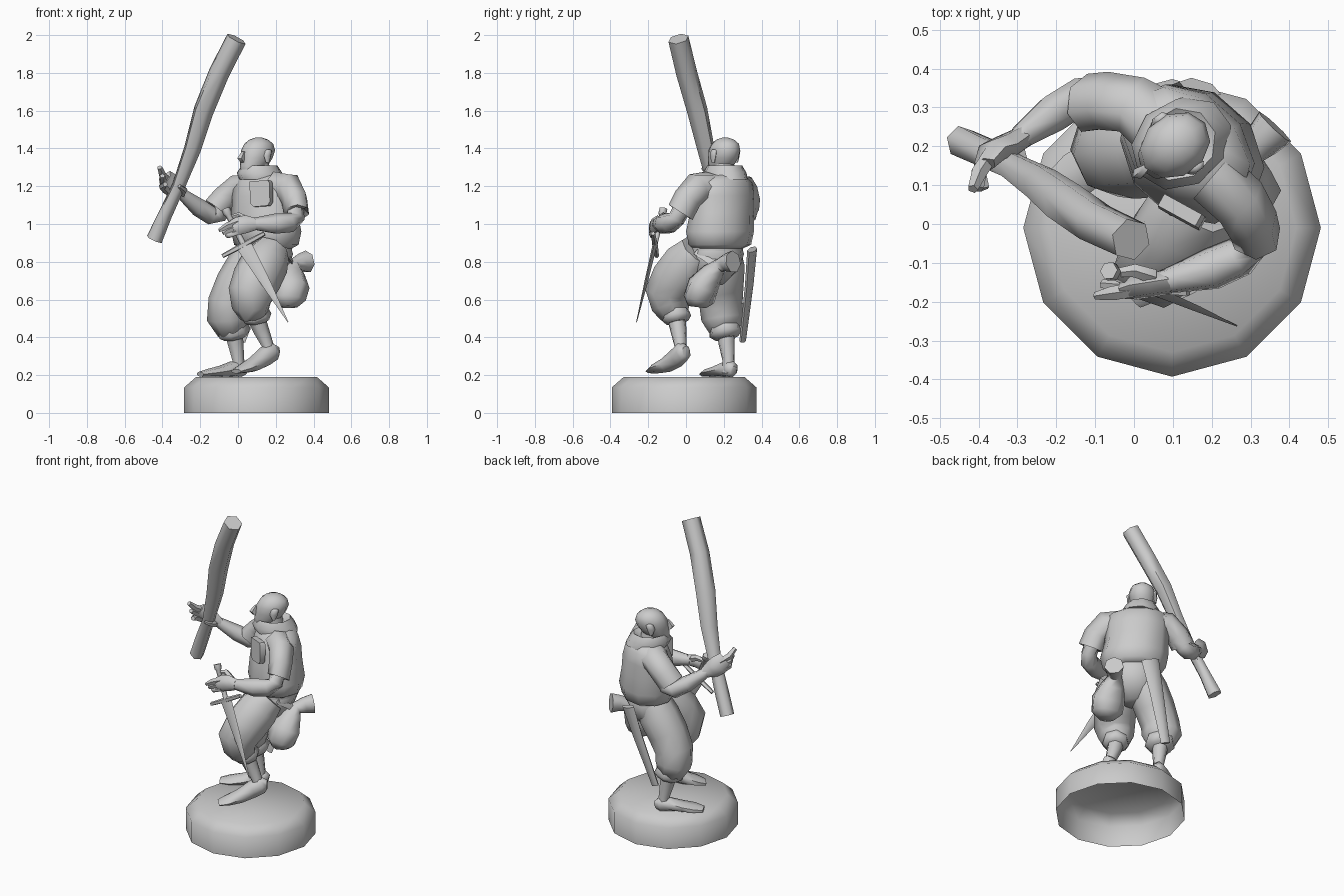
import bpy, bmesh, math
from mathutils import Vector as V


def finish(name, bm, angle=60):
    bmesh.ops.recalc_face_normals(bm, faces=bm.faces)
    me = bpy.data.meshes.new(name)
    bm.to_mesh(me)
    bm.free()
    ob = bpy.data.objects.new(name, me)
    bpy.context.collection.objects.link(ob)
    bpy.ops.object.select_all(action='DESELECT')
    ob.select_set(True)
    bpy.context.view_layer.objects.active = ob
    bpy.ops.object.shade_smooth_by_angle(angle=math.radians(angle))
    return ob


def loft(name, rings, n=8, ref=(1, 0, 0), flat=False, caps=(True, True), angle=62):
    """Skin rings (x, y, z, radius along ref, other radius); flat keeps rings level."""
    bm = bmesh.new()
    pts = [V(r[:3]) for r in rings]
    loops = []
    for i, r in enumerate(rings):
        t = (pts[min(i + 1, len(pts) - 1)] - pts[max(i - 1, 0)]).normalized()
        if flat:
            t = V((0, 0, 1))
        u = V(ref) - t * V(ref).dot(t)
        u.normalize()
        w = t.cross(u)
        ra, rb = r[3], r[4] if len(r) > 4 else r[3]
        loops.append([bm.verts.new(pts[i] + u * ra * math.cos(a) + w * rb * math.sin(a))
                      for a in [2 * math.pi * k / n for k in range(n)]])
    for a, b in zip(loops, loops[1:]):
        for k in range(n):
            bm.faces.new((a[k], a[(k + 1) % n], b[(k + 1) % n], b[k]))
    if caps[0]:
        bm.faces.new(loops[0])
    if caps[1]:
        bm.faces.new(loops[-1])
    return finish(name, bm, angle)


# Display base, hollow underneath
loft("base", [(.098, -.01, 0, .383), (.098, -.01, .135, .383), (.098, -.01, .19, .32)],
     12, flat=True, caps=(False, True), angle=50)

SIDE = (.75, -.66, 0)   # torso, towards the left shoulder
FACE = (-.8, -.6, 0)    # head, looking direction

# Baggy shirt
loft("shirt", [(.15, .17, .87, .145, .12), (.15, .18, .89, .185, .15), (.15, .18, .96, .2, .165),
               (.14, .19, 1.06, .19, .152), (.14, .195, 1.15, .19, .142), (.14, .2, 1.22, .185, .12),
               (.13, .21, 1.26, .11, .09)], 10, SIDE, True)
loft("belt", [(.145, .165, .83, .15, .128), (.145, .165, .885, .15, .128)], 10, SIDE, True)

# Collar roll, neck
loft("collar", [(.13, .21, 1.235, .13, .11), (.115, .205, 1.27, .128, .112), (.115, .205, 1.31, .1, .09),
                (.11, .2, 1.285, .06, .06)], 9, FACE, True)
loft("neck", [(.12, .21, 1.22, .06), (.11, .2, 1.32, .055)], 8, FACE, True)

# Head: chin to bald crown, nose and ears
loft("head", [(.06, .165, 1.255, .035, .03), (.065, .17, 1.275, .055, .045),
              (.085, .185, 1.31, .08, .062), (.098, .197, 1.35, .092, .074), (.106, .203, 1.39, .096, .08),
              (.11, .208, 1.425, .08, .07), (.11, .208, 1.447, .05, .046), (.11, .208, 1.457, .018, .018)],
     10, FACE, True)
loft("nose", [(.03, .145, 1.385, .012, .01), (.014, .133, 1.348, .022, .016), (.027, .142, 1.325, .015, .013)],
     5, FACE, True)
for s, tag in ((1, "left"), (-1, "right")):
    cx, cy = .11 + .6 * .077 * s, .205 - .8 * .077 * s
    loft(tag + "_ear", [(cx, cy, 1.325, .01, .008), (cx, cy, 1.36, .024, .014),
                        (cx + .006, cy + .005, 1.388, .022, .014), (cx + .006, cy + .005, 1.395, .01, .008)],
         6, FACE, True)

# Chest pocket: thin plate with rounded lower corners
bm = bmesh.new()
along, up = V((.87, -.48, .02)).normalized(), V((-.02, .06, 1)).normalized()
out = along.cross(up)
if out.y > 0:
    out = -out
outline = [(-.06, .065), (.05, .07), (.06, .055), (.06, -.045), (.045, -.065), (-.04, -.07), (-.06, -.05)]
f = bm.faces.new([bm.verts.new(V((.132, .045, 1.16)) + along * a + up * b) for a, b in outline])
ext = bmesh.ops.extrude_face_region(bm, geom=[f])
bmesh.ops.translate(bm, verts=[v for v in ext["geom"] if isinstance(v, bmesh.types.BMVert)], vec=out * .035)
finish("chest_pocket", bm, 40)

# Sleeves and arms
loft("right_sleeve", [(.08, .25, 1.19, .07, .1), (0, .305, 1.19, .072, .08), (-.07, .315, 1.13, .072, .08),
                      (-.115, .31, 1.08, .072, .08), (-.1, .31, 1.09, .045)], 7, (.6, .2, 1))
loft("right_arm", [(-.04, .31, 1.14, .05), (-.1, .335, 1.05, .045), (-.14, .33, 1.045, .05),
                   (-.21, .285, 1.09, .05), (-.285, .23, 1.15, .034), (-.3, .215, 1.165, .03)], 7, (0, .3, 1))
loft("left_sleeve", [(.2, .12, 1.19, .08, .09), (.27, .06, 1.19, .075, .085), (.3, .01, 1.13, .07, .08),
                     (.31, -.025, 1.06, .068, .08), (.3, -.025, 1.075, .045)], 7, (1, .3, 0))
loft("left_arm", [(.3, .0, 1.12, .05), (.305, -.05, 1.03, .048), (.27, -.085, 1.005, .054),
                  (.2, -.115, 1.0, .056), (.11, -.14, 1.0, .038), (.07, -.15, 1.0, .03)], 7, (0, 0, 1))

# Hands
loft("right_palm", [(-.285, .225, 1.155, .03), (-.33, .2, 1.185, .055, .034), (-.365, .185, 1.215, .06, .034),
                    (-.385, .15, 1.24, .05, .022)], 6, (.3, 0, 1))
for i in range(3):
    d = i * .03
    loft(f"right_finger_{i+1}", [(-.365, .185, 1.23 - d, .021), (-.4, .13, 1.26 - d, .021),
                                 (-.415 + d * .5, .09, 1.3 - d * 1.5, .014)], 5, (0, 0, 1))
loft("right_thumb", [(-.3, .19, 1.16, .02), (-.285, .14, 1.18, .018), (-.31, .105, 1.2, .01)], 5, (0, 0, 1))
loft("left_palm", [(.09, -.148, 1.0, .034), (.045, -.158, 1.0, .048, .03), (0, -.165, .99, .048, .03),
                   (-.03, -.172, .983, .038, .022)], 6, (0, .2, 1))
for i in range(3):
    d = i * .025
    loft(f"left_finger_{i+1}", [(-.0, -.17, 1.01 - d, .019), (-.055, -.178, .99 - d, .019),
                                (-.1 + d * .8, -.185, .965 - d * .6, .01)], 5, (0, 0, 1))
loft("left_thumb", [(.05, -.135, 1.02, .02), (0, -.12, 1.045, .018), (-.04, -.125, 1.035, .012)], 5, (0, 0, 1))

# Raised heavy club
loft("club", [(-.443, .21, .918, .042, .046), (-.385, .185, 1.05, .042, .036), (-.315, .15, 1.2, .037, .035),
              (-.24, .105, 1.4, .05, .045), (-.182, .06, 1.6, .058, .054), (-.1, .003, 1.8, .058, .056),
              (-.008, -.04, 1.98, .056, .056)], 6, (.75, .66, 0))

# Dagger: grip, pommel, guard, tapering blade
loft("dagger_grip", [(-.065, -.12, 1.08, .024), (-.055, -.125, 1.055, .024), (-.05, -.128, 1.045, .016),
                     (.03, -.165, .89, .016)], 6)
loft("dagger_guard", [(-.082, -.155, .83, .012), (.03, -.165, .89, .016), (.14, -.175, .95, .012)], 5, (0, 1, 0))
loft("dagger_blade", [(.03, -.165, .89, .042, .012), (.15, -.213, .685, .025, .009),
                      (.265, -.262, .48, .002, .002)], 4, (.87, 0, .48))

# Baggy trousers gathered below the knee
loft("trouser_seat", [(.12, .14, .68, .06, .06), (.13, .15, .75, .14, .12), (.145, .165, .84, .155, .135),
                      (.145, .165, .88, .145, .12)], 10, SIDE, True)
loft("left_trouser", [(.18, .06, .86, .1), (.145, .01, .8, .125, .13), (.1, -.055, .71, .125, .135),
                      (.07, -.095, .635, .12, .125), (.07, -.08, .565, .105, .1),
                      (.085, -.06, .51, .075, .075), (.085, -.06, .5, .04)], 8, SIDE)
loft("right_trouser", [(.09, .19, .86, .1), (.06, .19, .78, .12, .122), (-.0, .185, .68, .12, .12),
                       (-.045, .185, .58, .115, .115), (-.05, .195, .5, .118, .112),
                       (-.03, .205, .43, .08), (-.02, .21, .42, .04)], 8, SIDE)
loft("left_cuff", [(.09, -.055, .53, .075), (.1, -.05, .505, .08), (.105, -.045, .48, .06)], 7)
loft("right_cuff", [(-.03, .205, .45, .085), (-.02, .21, .42, .09), (-.015, .215, .395, .06)], 7)

# Shins and feet; the left heel is lifted
loft("left_shin", [(.09, -.055, .52, .05), (.12, -.04, .44, .044), (.155, -.03, .36, .033), (.165, -.03, .31, .035)], 7)
loft("right_shin", [(-.03, .21, .45, .05), (-.015, .215, .37, .044), (.0, .225, .28, .033), (.005, .225, .21, .037)], 7)
loft("left_foot", [(.21, -.0, .325, .025, .03), (.185, -.015, .325, .045, .055), (.14, -.045, .295, .045, .055),
                   (.08, -.1, .255, .054, .04), (.03, -.15, .235, .06, .026), (-.01, -.185, .22, .04, .012)],
     7, (.6, -.8, 0))
loft("right_foot", [(.045, .25, .225, .02, .025), (.02, .24, .232, .04, .045), (-.03, .21, .232, .045, .042),
                    (-.09, .17, .22, .058, .03), (-.15, .13, .212, .062, .022), (-.2, .105, .205, .04, .014)],
     7, (.5, -.85, 0))

# Hip pouch with tied neck and flared mouth
loft("pouch", [(.265, .06, .56, .05), (.265, .065, .6, .085, .095), (.275, .09, .67, .085, .105),
               (.28, .14, .74, .06, .075), (.295, .18, .78, .04), (.33, .215, .795, .05, .05),
               (.363, .25, .8, .06, .058)], 7, (0, 0, 1))
loft("pouch_strap", [(.24, .06, .86, .03, .012), (.27, .12, .82, .03, .012), (.295, .18, .77, .03, .012)], 4, (0, 1, 0))

# Scabbard hanging behind the right leg
loft("scabbard", [(.17, .35, .865, .058, .022), (.11, .335, .68, .045, .02), (.01, .3, .38, .03, .016)],
     6, (1, -.25, 0))
